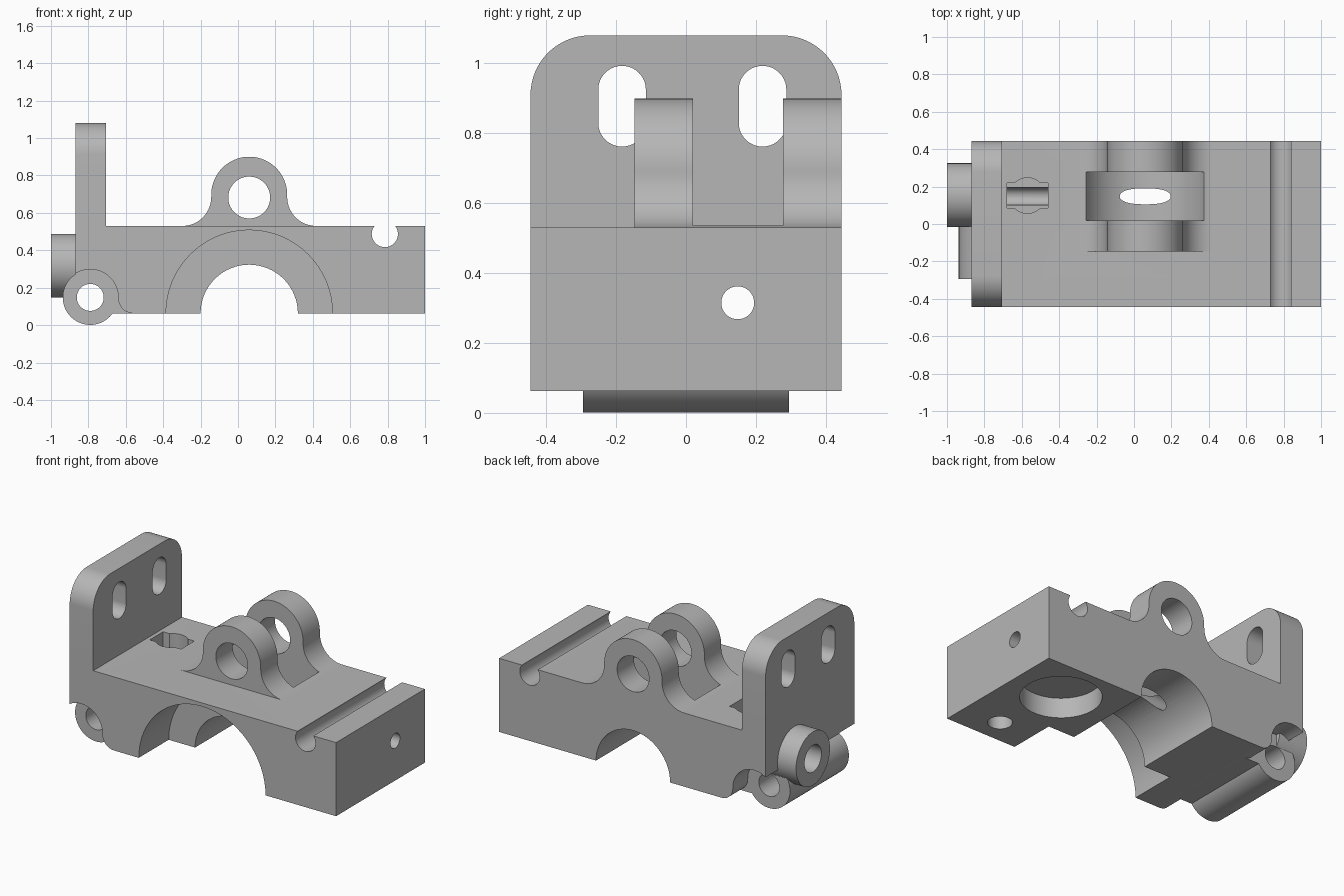
import bpy
import bmesh
from math import sin, cos, radians
from mathutils import Vector

cube = bpy.data.objects.get("Cube")
if cube:
    bpy.data.objects.remove(cube)

grey = bpy.data.materials.new("machined_grey")
grey.use_nodes = True
GREY = (0.47, 0.47, 0.47, 1)
grey.diffuse_color = GREY
grey.node_tree.nodes["Principled BSDF"].inputs["Base Color"].default_value = GREY


def arc(u, v, r, start, end, steps=32):
    """Points of an arc, angles in degrees."""
    angles = [radians(start + (end - start) * i / steps) for i in range(steps + 1)]
    return [(u + r * cos(a), v + r * sin(a)) for a in angles]


def prism(name, points, axis, low, high):
    """Extrude a closed profile along an axis: x uses (y, z), y uses (x, z), z uses (x, y)."""
    place = {"x": lambda u, v, w: Vector((w, u, v)),
             "y": lambda u, v, w: Vector((u, w, v)),
             "z": lambda u, v, w: Vector((u, v, w))}[axis]
    bm = bmesh.new()
    face = bm.faces.new([bm.verts.new(place(u, v, low)) for u, v in points])
    ext = bmesh.ops.extrude_face_region(bm, geom=[face])
    moved = [e for e in ext["geom"] if isinstance(e, bmesh.types.BMVert)]
    bmesh.ops.translate(bm, verts=moved, vec=place(0, 0, high - low))
    bmesh.ops.recalc_face_normals(bm, faces=bm.faces)
    mesh = bpy.data.meshes.new(name)
    bm.to_mesh(mesh)
    bm.free()
    mesh.materials.append(grey)
    obj = bpy.data.objects.new(name, mesh)
    bpy.context.collection.objects.link(obj)
    return obj


def box(name, u0, u1, v0, v1, axis, low, high):
    return prism(name, [(u0, v0), (u1, v0), (u1, v1), (u0, v1)], axis, low, high)


def rod(name, u, v, r, axis, low, high):
    return prism(name, arc(u, v, r, 0, 360, 64)[:-1], axis, low, high)


def combine(tool, operation):
    """Add a part to the bracket, or cut it away."""
    mod = bracket.modifiers.new(tool.name, "BOOLEAN")
    mod.operation = operation
    mod.solver = "EXACT"
    mod.object = tool
    bpy.context.view_layer.objects.active = bracket
    bpy.ops.object.modifier_apply(modifier=mod.name)
    bpy.data.objects.remove(tool)


def add(tool):
    combine(tool, "UNION")


def cut(tool):
    combine(tool, "DIFFERENCE")


SIDE, BASE, DECK = 0.445, 0.063, 0.53
LUG_X, LUG_Z = 0.06, 0.685
PIN_Y, PIN_Z = 0.148, 0.315
KNUCKLE_X, KNUCKLE_Z = -0.79, 0.148

# Main block
bracket = box("bracket_body", -0.87, 1, BASE, DECK, "y", -SIDE, SIDE)

# Upright mounting plate with rounded top corners
R = 0.17
plate = [(-SIDE, 0.4), (SIDE, 0.4)]
plate += arc(SIDE - R, 1.08 - R, R, 0, 90, 16) + arc(R - SIDE, 1.08 - R, R, 90, 180, 16)
add(prism("mounting_plate", plate, "x", -0.87, -0.705))

# Pivot lug with flared feet
r, flare = 0.203, LUG_Z - DECK
reach = r + flare
lug = [(LUG_X - reach, 0.515), (LUG_X + reach, 0.515)]
lug += arc(LUG_X + reach, LUG_Z, flare, 270, 180, 20)
lug += arc(LUG_X, LUG_Z + 0.012, r, 0, 180, 40)
lug += arc(LUG_X - reach, LUG_Z, flare, 0, -90, 20)
add(prism("pivot_lug", lug, "y", -0.148, SIDE))

# Round pocket that splits the lug in two
cut(rod("lug_pocket", LUG_X, LUG_Z - 0.003, 0.348, "y", 0.02, 0.277))
cut(rod("lug_hole", LUG_X, LUG_Z - 0.003, 0.112, "y", -0.6, 0.6))

# Clearance notches at both ends of the hinge knuckle
notch = [(-1.1, -0.1), (-1.1, KNUCKLE_Z)]
notch += arc(KNUCKLE_X, KNUCKLE_Z, 0.15, 180, 0)
notch += arc(-0.56, 0.143, 0.08, 180, 270, 16) + [(-0.56, -0.1)]
for low, high in ((-0.6, -0.295), (0.295, 0.6)):
    cut(prism("knuckle_notch", notch, "y", low, high))

# Hinge knuckle and side boss
add(rod("hinge_knuckle", KNUCKLE_X, KNUCKLE_Z, 0.147, "y", -0.295, 0.295))
add(rod("side_boss", 0.155, 0.318, 0.17, "x", -1, -0.8))
cut(rod("knuckle_hole", KNUCKLE_X, KNUCKLE_Z, 0.072, "y", -0.6, 0.6))

# Stepped half bore under the block
cut(rod("main_bore", LUG_X, BASE, 0.26, "y", -0.6, 0.6))
cut(rod("wide_bore", LUG_X, BASE, 0.445, "y", -0.6, -0.145))

# Long cross groove in the deck
cut(rod("deck_groove", 0.785, 0.487, 0.07, "y", -0.6, 0.6))

# Slotted holes in the plate
for y in (-0.183, 0.219):
    slot = arc(y, 0.925, 0.068, 0, 180) + arc(y, 0.83, 0.068, 180, 360)
    cut(prism("plate_slot", slot, "x", -1.2, -0.6))

# Lengthwise pin hole, its boss counterbore and its access well
cut(rod("pin_hole", PIN_Y, PIN_Z, 0.047, "x", -1.2, 1.2))
cut(rod("boss_hole", 0.155, 0.318, 0.085, "x", -1.2, -0.78))
cut(rod("access_well", -0.57, 0.152, 0.095, "z", 0.32, 0.7))
cut(box("access_slot", -0.68, -0.46, 0.086, 0.22, "z", 0.32, 0.7))

# Blind holes in the underside
cut(rod("underside_recess", 0.665, 0.152, 0.233, "z", -0.2, 0.19))
cut(rod("underside_hole", 0.743, -0.289, 0.07, "z", -0.2, 0.26))

bpy.ops.object.select_all(action="DESELECT")
bracket.select_set(True)
bpy.context.view_layer.objects.active = bracket
bpy.ops.object.shade_smooth_by_angle(angle=radians(30))
